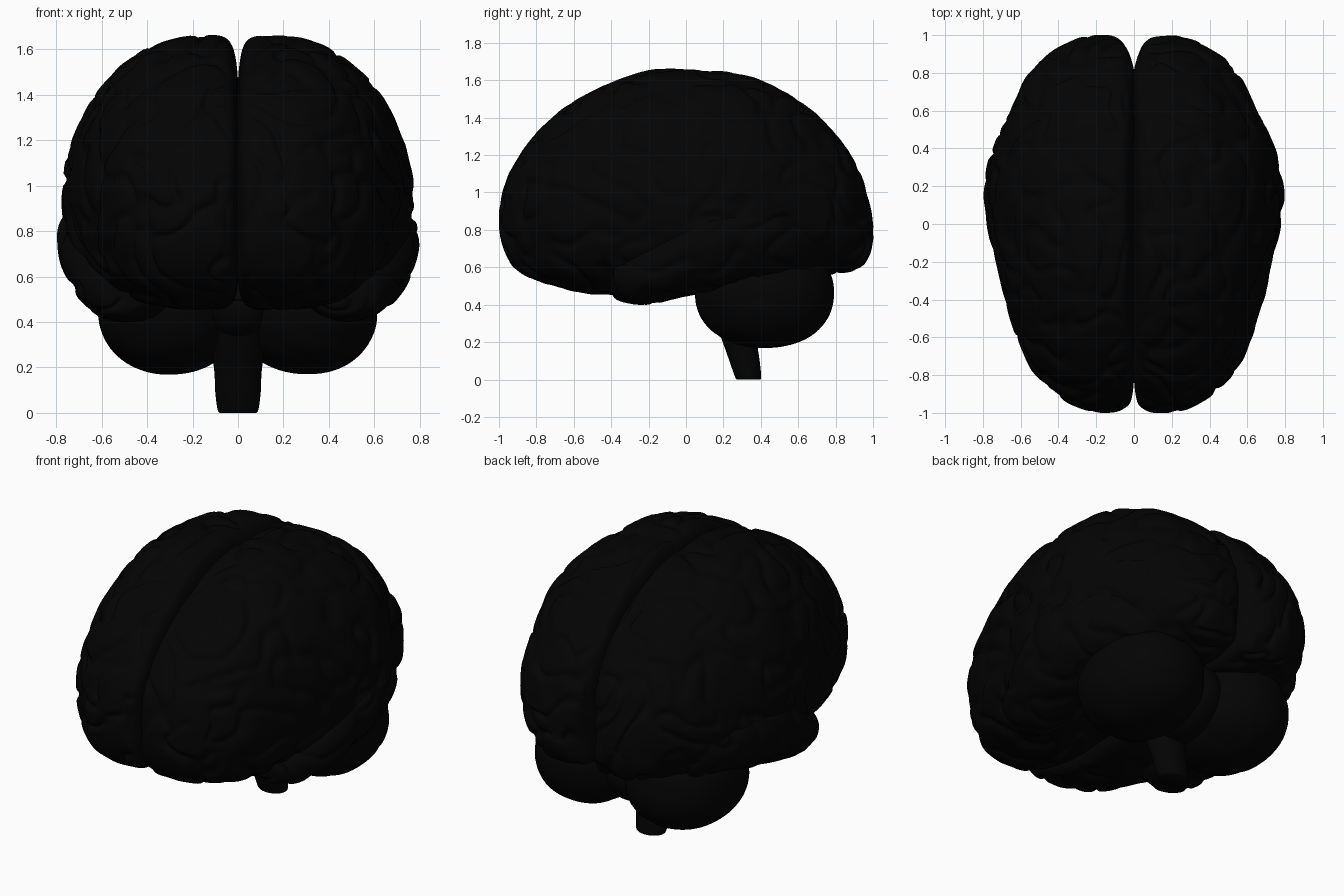
import bpy
import bmesh
import math
from mathutils import Vector, noise

cube = bpy.data.objects.get("Cube")
if cube:
    bpy.data.objects.remove(cube, do_unlink=True)

# One near-black material for everything
black = bpy.data.materials.new("near_black")
black.use_nodes = True
shade = (0.001, 0.001, 0.001, 1)
black.diffuse_color = shade
black.node_tree.nodes["Principled BSDF"].inputs["Base Color"].default_value = shade


def spline(rows, t):
    """Smooth interpolation through a list of equal-length rows, t in 0..1."""
    f = t * (len(rows) - 1)
    i = min(int(f), len(rows) - 2)
    f -= i
    p = [rows[max(0, min(len(rows) - 1, i + k))] for k in (-1, 0, 1, 2)]
    return [b + 0.5 * f * (c - a + f * (2 * a - 5 * b + 4 * c - d + f * (3 * (b - c) + d - a)))
            for a, b, c, d in zip(*p)]


def folds(co, depth, size):
    """Meandering grooves between rounded ridges."""
    p = co / size
    warp = noise.noise_vector(p * 0.6) * 0.8
    n = noise.noise(p + warp)
    groove = math.exp(-(n / 0.13) ** 2)
    fine = noise.noise(p * 1.9 + Vector((7, 3, 5)))
    return depth * (0.3 - groove + 0.3 * fine)


def finish(name, bm, depth=0.0, size=0.2):
    bmesh.ops.recalc_face_normals(bm, faces=bm.faces)
    bm.normal_update()
    if depth:
        moves = []
        for v in bm.verts:
            # the flat inner wall stays calm so the halves do not collide
            calm = min(1, max(0, (abs(v.co.x) - 0.01) / 0.08))
            moves.append(v.normal * folds(v.co, depth, size) * calm)
        for v, m in zip(bm.verts, moves):
            v.co += m
    for f in bm.faces:
        f.smooth = True
    mesh = bpy.data.meshes.new(name)
    bm.to_mesh(mesh)
    bm.free()
    mesh.materials.append(black)
    ob = bpy.data.objects.new(name, mesh)
    bpy.context.collection.objects.link(ob)
    return ob


def loft(name, rows, side, powers, rings, around, depth, size):
    """Rows: y, top, bottom, inner x, outer x, crest x, height of widest point."""
    bm = bmesh.new()
    loops = []
    for r in range(rings):
        y, top, bot, inner, outer, cx, cz = spline(rows, r / (rings - 1))
        loop = []
        for k in range(around):
            a = math.tau * k / around
            c, s = math.cos(a), math.sin(a)
            e = powers[0] if c < 0 else powers[1] if s > 0 else powers[2]
            g = (abs(c) ** e + abs(s) ** e) ** (-1 / e)
            x = cx + c * g * (outer - cx if c > 0 else cx - inner)
            z = cz + s * g * (top - cz if s > 0 else cz - bot)
            loop.append(bm.verts.new((side * x, y, z)))
        loops.append(loop)
    for a, b in zip(loops, loops[1:]):
        for k in range(around):
            j = (k + 1) % around
            bm.faces.new((a[k], a[j], b[j], b[k]))
    bm.faces.new(loops[0])
    bm.faces.new(loops[-1])
    return finish(name, bm, depth, size)


def ellipsoid(name, centre, radii, power=2.0, depth=0.0, size=0.3):
    """Ellipsoid, boxier for powers over two."""
    bm = bmesh.new()
    bmesh.ops.create_uvsphere(bm, u_segments=64, v_segments=40, radius=1)
    for v in bm.verts:
        g = sum(abs(q) ** power for q in v.co) ** (-1 / power)
        v.co = Vector([c + r * q * g for c, r, q in zip(centre, radii, v.co)])
    return finish(name, bm, depth, size)


# Profiles running from front to back
hemisphere = [
    (-0.993, 0.89, 0.82, 0.11, 0.20, 0.16, 0.86),
    (-0.965, 1.03, 0.69, 0.035, 0.30, 0.16, 0.86),
    (-0.90, 1.17, 0.59, 0.008, 0.41, 0.17, 0.87),
    (-0.75, 1.36, 0.52, -0.003, 0.55, 0.18, 0.90),
    (-0.50, 1.535, 0.465, -0.004, 0.65, 0.18, 0.92),
    (-0.20, 1.645, 0.47, -0.004, 0.725, 0.18, 0.93),
    (0.10, 1.645, 0.50, -0.004, 0.77, 0.18, 0.92),
    (0.35, 1.61, 0.53, -0.004, 0.745, 0.18, 0.92),
    (0.60, 1.485, 0.56, -0.004, 0.645, 0.18, 0.90),
    (0.80, 1.30, 0.575, -0.002, 0.55, 0.18, 0.88),
    (0.92, 1.11, 0.595, 0.035, 0.41, 0.18, 0.84),
    (0.97, 0.96, 0.66, 0.08, 0.31, 0.18, 0.79),
    (0.992, 0.82, 0.75, 0.14, 0.22, 0.18, 0.78),
]
temporal = [
    (-0.40, 0.60, 0.50, 0.44, 0.54, 0.49, 0.54),
    (-0.37, 0.64, 0.43, 0.34, 0.62, 0.48, 0.54),
    (-0.22, 0.74, 0.405, 0.27, 0.71, 0.48, 0.59),
    (0.00, 0.89, 0.45, 0.27, 0.775, 0.50, 0.71),
    (0.20, 0.97, 0.49, 0.27, 0.79, 0.50, 0.79),
    (0.42, 0.98, 0.54, 0.27, 0.735, 0.48, 0.80),
    (0.65, 0.90, 0.58, 0.30, 0.61, 0.45, 0.76),
    (0.78, 0.78, 0.68, 0.36, 0.45, 0.41, 0.73),
]

for side, label in ((1, "left"), (-1, "right")):
    loft(label + "_hemisphere", hemisphere, side, (6.5, 2.0, 2.5), 180, 170, 0.022, 0.2)
    loft(label + "_temporal_lobe", temporal, side, (2, 2, 2.2), 90, 90, 0.018, 0.2)
    ellipsoid(label + "_cerebellum", (side * 0.3, 0.42, 0.46), (0.315, 0.37, 0.29), 2.15, 0.006)

# Bridge between the cerebellum lobes, and the swelling in front of it
ellipsoid("cerebellum_bridge", (0, 0.4, 0.45), (0.2, 0.28, 0.22))
ellipsoid("upper_stem", (0, 0.22, 0.47), (0.15, 0.16, 0.15))

# Brain stem: oval rings leaning backwards as they go down
stem_path = [(0.19, 0.5, 0.15, 0.13), (0.25, 0.33, 0.125, 0.105), (0.29, 0.19, 0.105, 0.09),
             (0.315, 0.09, 0.1, 0.08), (0.332, 0.015, 0.09, 0.07), (0.334, 0.0, 0.08, 0.062)]
bm = bmesh.new()
rings = []
for i in range(31):
    y, z, rx, ry = spline(stem_path, i / 30)
    rings.append([bm.verts.new((rx * math.cos(math.tau * k / 40), y + ry * math.sin(math.tau * k / 40),
                                max(0, z))) for k in range(40)])
for a, b in zip(rings, rings[1:]):
    for k in range(40):
        bm.faces.new((a[k], a[k - 1], b[k - 1], b[k]))
bm.faces.new(rings[0])
bm.faces.new(rings[-1])
stem = finish("brain_stem", bm)
bpy.context.view_layer.objects.active = stem
stem.select_set(True)
bpy.ops.object.shade_smooth_by_angle(angle=math.radians(50))
